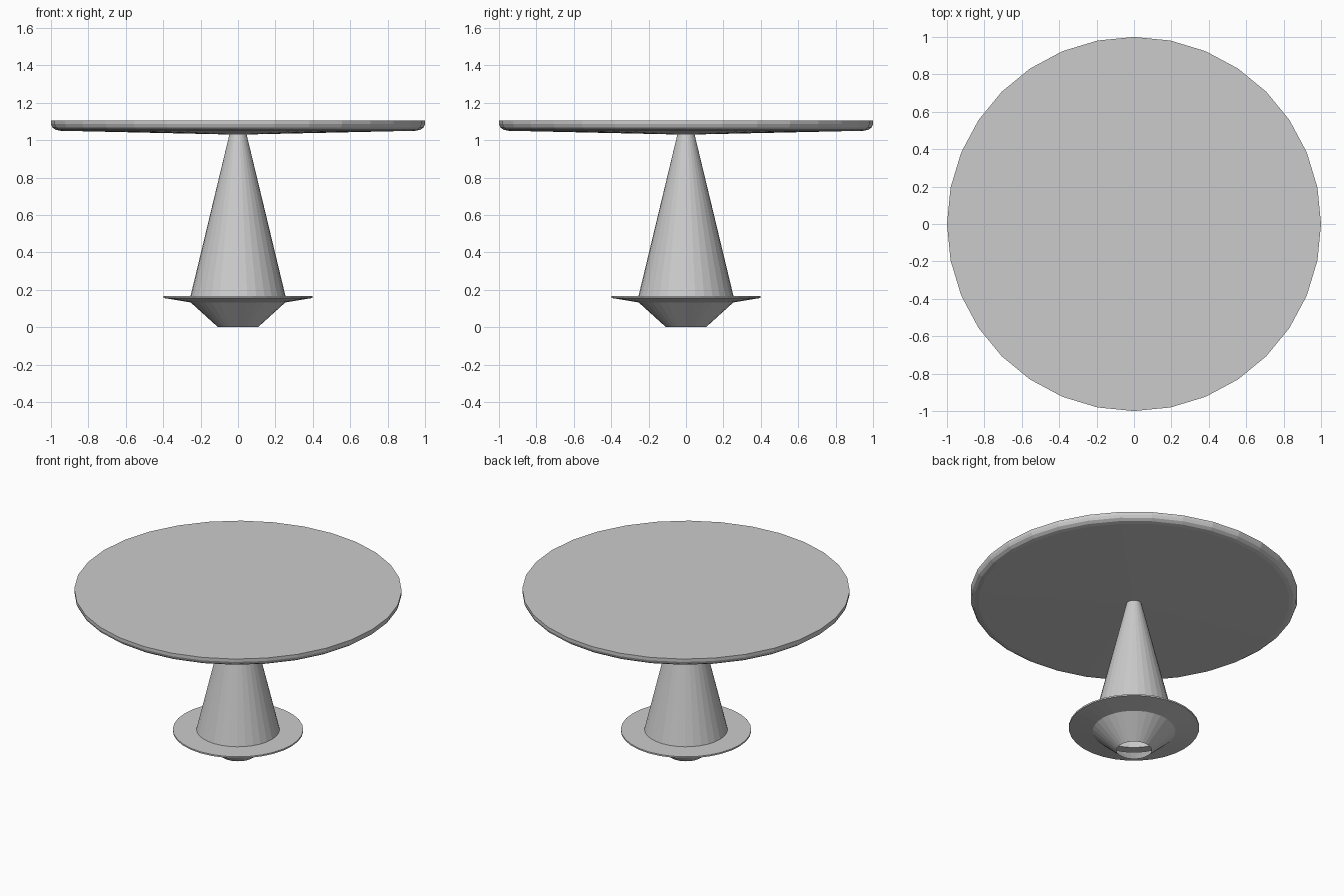
import bpy, bmesh, math

if "Cube" in bpy.data.objects:
    bpy.data.objects.remove(bpy.data.objects["Cube"])

SIDES = 32


def lathe(name, profile, cap_top=False):
    """Spin an (r, z) profile, listed bottom to top on the outside, about z."""
    bm = bmesh.new()
    rings = []
    for r, z in profile:
        rings.append([bm.verts.new((r * math.cos(2 * math.pi * i / SIDES),
                                    r * math.sin(2 * math.pi * i / SIDES), z))
                      for i in range(SIDES)])
    for low, high in zip(rings, rings[1:]):
        for i in range(SIDES):
            j = (i + 1) % SIDES
            bm.faces.new((low[i], low[j], high[j], high[i]))
    if cap_top:
        bm.faces.new(rings[-1])
    mesh = bpy.data.meshes.new(name)
    bm.to_mesh(mesh)
    bm.free()
    obj = bpy.data.objects.new(name, mesh)
    bpy.context.collection.objects.link(obj)
    return obj


# Hollow pedestal: open foot, thin flange, tapering column
lathe("pedestal", [(0.107, 0.0), (0.253, 0.132), (0.398, 0.156),
                   (0.398, 0.166), (0.254, 0.166), (0.046, 1.03)])

# Round top with shallow conical underside and rounded lower rim
lathe("table_top", [(0.046, 1.03), (0.95, 1.05), (0.975, 1.055),
                    (0.993, 1.068), (1.0, 1.085), (1.0, 1.105)], cap_top=True)
